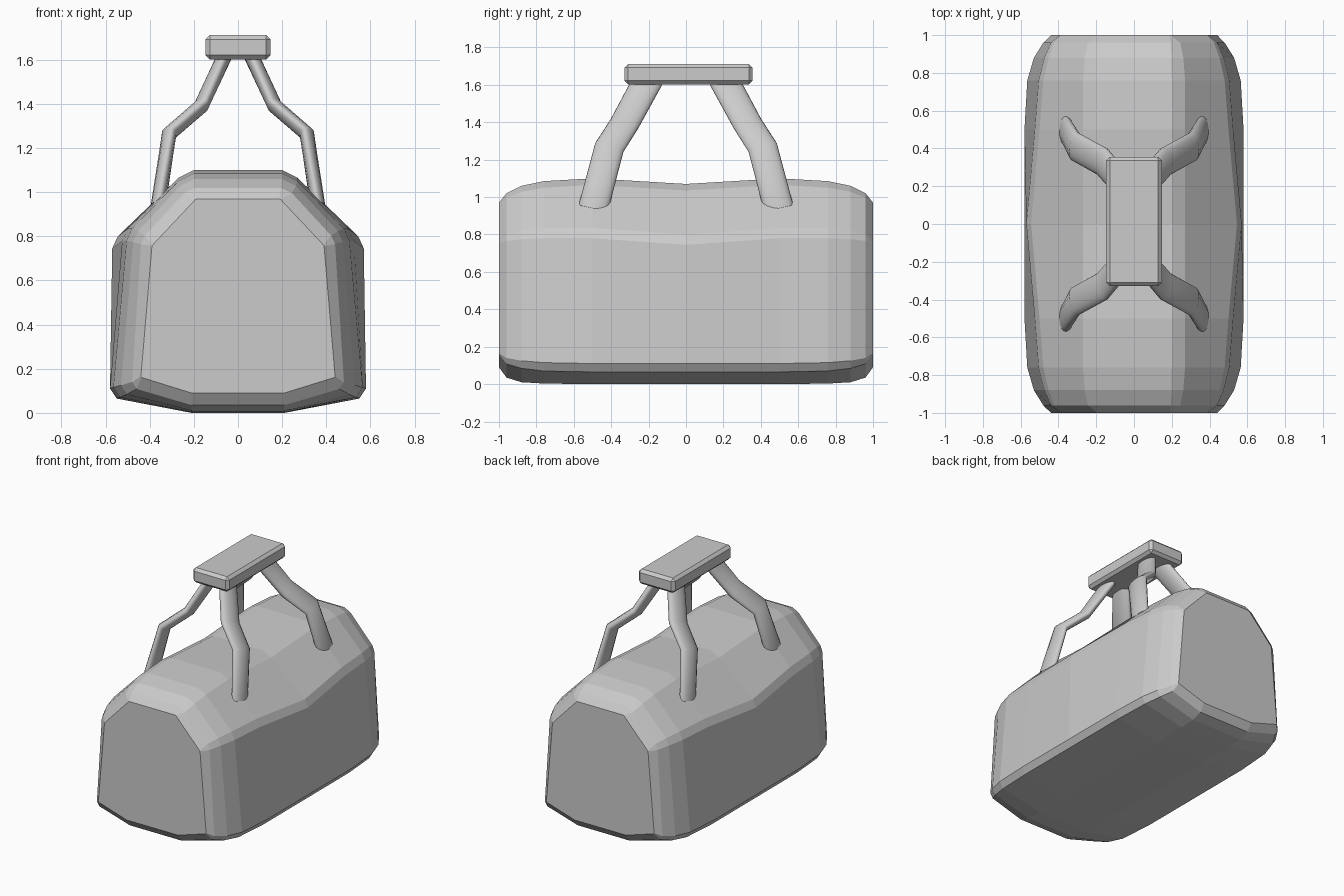
import bpy, bmesh
from mathutils import Vector
from math import sin, cos, tau

if "Cube" in bpy.data.objects:
    bpy.data.objects.remove(bpy.data.objects["Cube"])


def make_object(name, bm):
    bmesh.ops.remove_doubles(bm, verts=bm.verts, dist=0.0005)
    bmesh.ops.recalc_face_normals(bm, faces=bm.faces)
    mesh = bpy.data.meshes.new(name)
    bm.to_mesh(mesh)
    bm.free()
    ob = bpy.data.objects.new(name, mesh)
    bpy.context.collection.objects.link(ob)
    return ob


def loft(name, sections):
    bm = bmesh.new()
    rings = [[bm.verts.new(p) for p in s] for s in sections]
    n = len(rings[0])
    for a, b in zip(rings, rings[1:]):
        for i in range(n):
            j = (i + 1) % n
            bm.faces.new((a[i], a[j], b[j], b[i]))
    bm.faces.new(rings[0])
    bm.faces.new(rings[-1])
    return make_object(name, bm)


# Bag body: y, lower half width, upper half width, crease z, top z,
# bottom z, lower side z, edge softness
stations = [
    (0.00, 0.58, 0.570, 0.745, 1.07, 0.000, 0.110, 1.0),
    (0.50, 0.58, 0.525, 0.780, 1.10, 0.000, 0.110, 1.0),
    (0.76, 0.565, 0.505, 0.780, 1.085, 0.003, 0.115, 1.0),
    (0.88, 0.53, 0.475, 0.775, 1.06, 0.010, 0.125, 0.9),
    (0.96, 0.48, 0.440, 0.765, 1.02, 0.035, 0.140, 0.7),
    (1.00, 0.44, 0.390, 0.755, 0.97, 0.090, 0.165, 0.1),
]


def body_section(st, side):
    y, w, u, crease, top, bottom, low, k = st
    tx = 0.185 + 0.015 * k
    half = [(0.21, bottom), (w - 0.03 * k, low - 0.045 * k), (w, low),
            (u, crease), (u - 0.025 * k, crease + 0.055 * k),
            (tx + 0.07 * k, top - 0.035 * k), (tx, top)]
    outline = half + [(-x, z) for x, z in reversed(half)]
    return [(x, side * y, z) for x, z in outline]


loft("bag_body", [body_section(s, -1) for s in reversed(stations)]
     + [body_section(s, 1) for s in stations[1:]])

# Four bent handle straps with oval cross-sections
path = [(0.362, 0.497, 0.935), (0.312, 0.41, 1.265),
        (0.167, 0.33, 1.39), (0.055, 0.20, 1.63)]


def strap_sections(sx, sy):
    pts = [Vector(p) for p in path]
    out = []
    for i, p in enumerate(pts):
        t = Vector()
        if i > 0:
            t += (p - pts[i - 1]).normalized()
        if i < len(pts) - 1:
            t += (pts[i + 1] - p).normalized()
        t.normalize()
        across = (Vector((0, 1, 0)) - t * t.y).normalized()
        thick = t.cross(across)
        ring = [p + across * 0.08 * cos(tau * a / 16) + thick * 0.034 * sin(tau * a / 16)
                for a in range(16)]
        out.append([(sx * v.x, sy * v.y, v.z) for v in ring])
    return out


for sx, side in ((-1, "left"), (1, "right")):
    for sy, end in ((-1, "front"), (1, "back")):
        ob = loft(f"strap_{end}_{side}", strap_sections(sx, sy))
        bpy.ops.object.select_all(action='DESELECT')
        ob.select_set(True)
        bpy.context.view_layer.objects.active = ob
        bpy.ops.object.shade_smooth_by_angle(angle=0.9)

# Chamfered grip block joining the straps
bm = bmesh.new()
bmesh.ops.create_cube(bm, size=1)
for v in bm.verts:
    v.co = (v.co.x * 0.295, v.co.y * 0.685 + 0.013, v.co.z * 0.11 + 1.657)
bmesh.ops.bevel(bm, geom=bm.edges[:], offset=0.02, segments=1, affect='EDGES')
make_object("handle_grip", bm)
